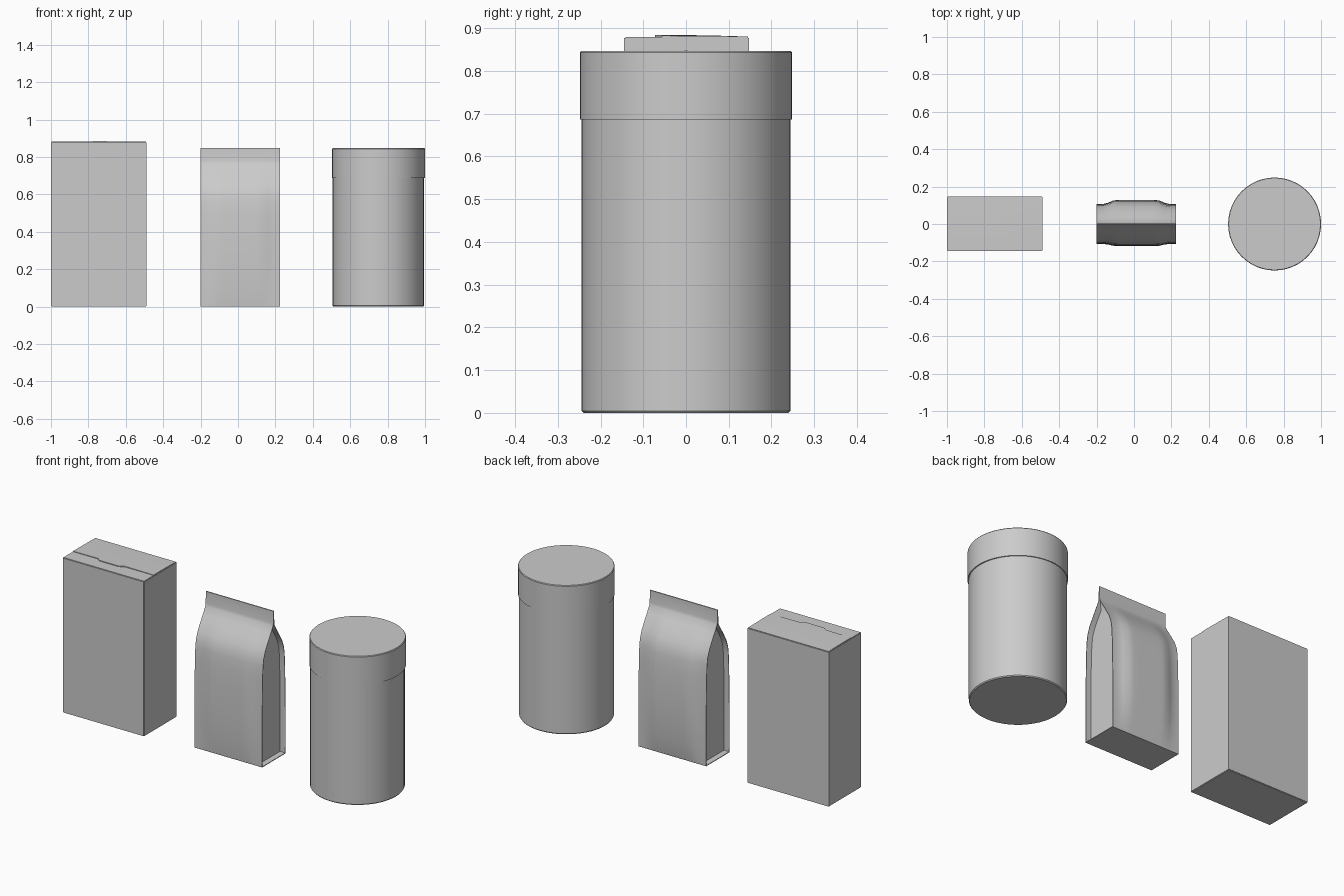
import bpy, bmesh, math

cube = bpy.data.objects.get("Cube")
if cube:
    bpy.data.objects.remove(cube, do_unlink=True)

# One plain material for all the packaging
grey = bpy.data.materials.new("light_grey")
grey.use_nodes = True
COLOUR = (0.6, 0.6, 0.6, 1)
grey.diffuse_color = COLOUR
grey.node_tree.nodes["Principled BSDF"].inputs["Base Color"].default_value = COLOUR


def make_object(name, bm, angle=35):
    bmesh.ops.recalc_face_normals(bm, faces=bm.faces)
    mesh = bpy.data.meshes.new(name)
    bm.to_mesh(mesh)
    bm.free()
    mesh.materials.append(grey)
    obj = bpy.data.objects.new(name, mesh)
    bpy.context.collection.objects.link(obj)
    bpy.ops.object.select_all(action='DESELECT')
    obj.select_set(True)
    bpy.context.view_layer.objects.active = obj
    bpy.ops.object.shade_smooth_by_angle(angle=math.radians(angle))
    return obj


def bridge_rings(bm, rings, caps=True):
    """Skin a stack of equal closed rings."""
    loops = [[bm.verts.new(p) for p in ring] for ring in rings]
    count = len(loops[0])
    for low, high in zip(loops, loops[1:]):
        for i in range(count):
            j = (i + 1) % count
            bm.faces.new((low[i], low[j], high[j], high[i]))
    if caps:
        bm.faces.new(loops[0])
        bm.faces.new(loops[-1])


def turned(name, centre_x, profile, sides=48):
    """Solid of revolution from (radius, height) pairs."""
    bm = bmesh.new()
    turns = [2 * math.pi * i / sides for i in range(sides)]
    bridge_rings(bm, [[(centre_x + r * math.cos(a), r * math.sin(a), z) for a in turns]
                      for r, z in profile])
    return make_object(name, bm)


# Canister and its slip-on lid
turned("canister_body", 0.75, [(0.240, 0), (0.244, 0.005), (0.244, 0.80)])
turned("canister_lid", 0.7515, [(0.2445, 0.687), (0.2485, 0.687), (0.2485, 0.843), (0.2455, 0.847)])

# Carton
BOX_X, BOX_Y, BOX_TOP = (-1.0, -0.488), (-0.145, 0.148), 0.880
bm = bmesh.new()
bmesh.ops.create_cube(bm, size=1)
for v in bm.verts:
    v.co = (BOX_X[v.co.x > 0], BOX_Y[v.co.y > 0], BOX_TOP if v.co.z > 0 else 0)
bmesh.ops.bevel(bm, geom=bm.edges[:], offset=0.003, segments=2, affect='EDGES')
make_object("carton_body", bm)

# Carton top flap with a short tongue, slightly domed
bm = bmesh.new()
columns = [-0.997, -0.92, -0.84, -0.82, -0.76, -0.70, -0.67, -0.58, -0.491]
rows = 6
grid = []
for x in columns:
    front = -0.072 if -0.83 < x < -0.69 else -0.056
    line = []
    for r in range(rows + 1):
        t = r / rows
        dome = 0.002 * math.sin(math.pi * (x + 1) / 0.512)
        z = BOX_TOP + 0.0005 + (0.002 + dome) * (1 - t ** 2)
        line.append(bm.verts.new((x, front + (0.145 - front) * t, z)))
    grid.append(line)
for a, b in zip(grid, grid[1:]):
    for r in range(rows):
        bm.faces.new((a[r], b[r], b[r + 1], a[r + 1]))
skirt = bmesh.ops.extrude_edge_only(bm, edges=[e for e in bm.edges if e.is_boundary])
for v in skirt["geom"]:
    if isinstance(v, bmesh.types.BMVert):
        v.co.z = BOX_TOP - 0.001
make_object("carton_flap", bm)

# Pouch: bulging front and back panels, recessed side gussets, pinched top seal
BAG_X, HALF, FIN = 0.0125, 0.2125, 0.032
COLUMNS = 14


def smooth_step(t):
    t = max(0, min(1, t))
    return t * t * (3 - 2 * t)


def pouch_ring(z, depth, inset):
    """Cross-section of the pouch at one height."""
    fill = math.sin(math.pi * min(1, z / 0.77)) ** 0.7 if 0 < z < 0.77 else 0
    thick = min(0.003, depth * 0.5)

    def panel(side, swell):
        points = []
        for i in range(COLUMNS + 1):
            x = -HALF + 2 * HALF * i / COLUMNS
            bulge = swell * fill * smooth_step((HALF - abs(x) - FIN) / 0.07)
            points.append((BAG_X + x, side * (depth + bulge), z))
        return points

    def gusset(side):
        x, y = BAG_X + side * (HALF - inset), depth - thick
        return [(BAG_X + side * HALF, -y * side, z), (x, -y * side, z),
                (x, y * side, z), (BAG_X + side * HALF, y * side, z)]

    return panel(-1, 0.013) + gusset(1) + panel(1, 0.024)[::-1] + gusset(-1)


levels = [(0, 0.104, 0.0), (0.004, 0.105, 0.0), (0.005, 0.105, FIN), (0.10, 0.106, FIN),
          (0.20, 0.106, FIN), (0.30, 0.105, FIN), (0.40, 0.103, FIN), (0.50, 0.101, FIN),
          (0.57, 0.097, FIN), (0.61, 0.091, FIN), (0.65, 0.076, FIN), (0.69, 0.053, FIN),
          (0.73, 0.028, FIN), (0.765, 0.007, 0.012), (0.78, 0.004, 0.0), (0.848, 0.003, 0.0)]
bm = bmesh.new()
bridge_rings(bm, [pouch_ring(*level) for level in levels])
bmesh.ops.remove_doubles(bm, verts=bm.verts, dist=0.00001)
make_object("pouch", bm, angle=40)
